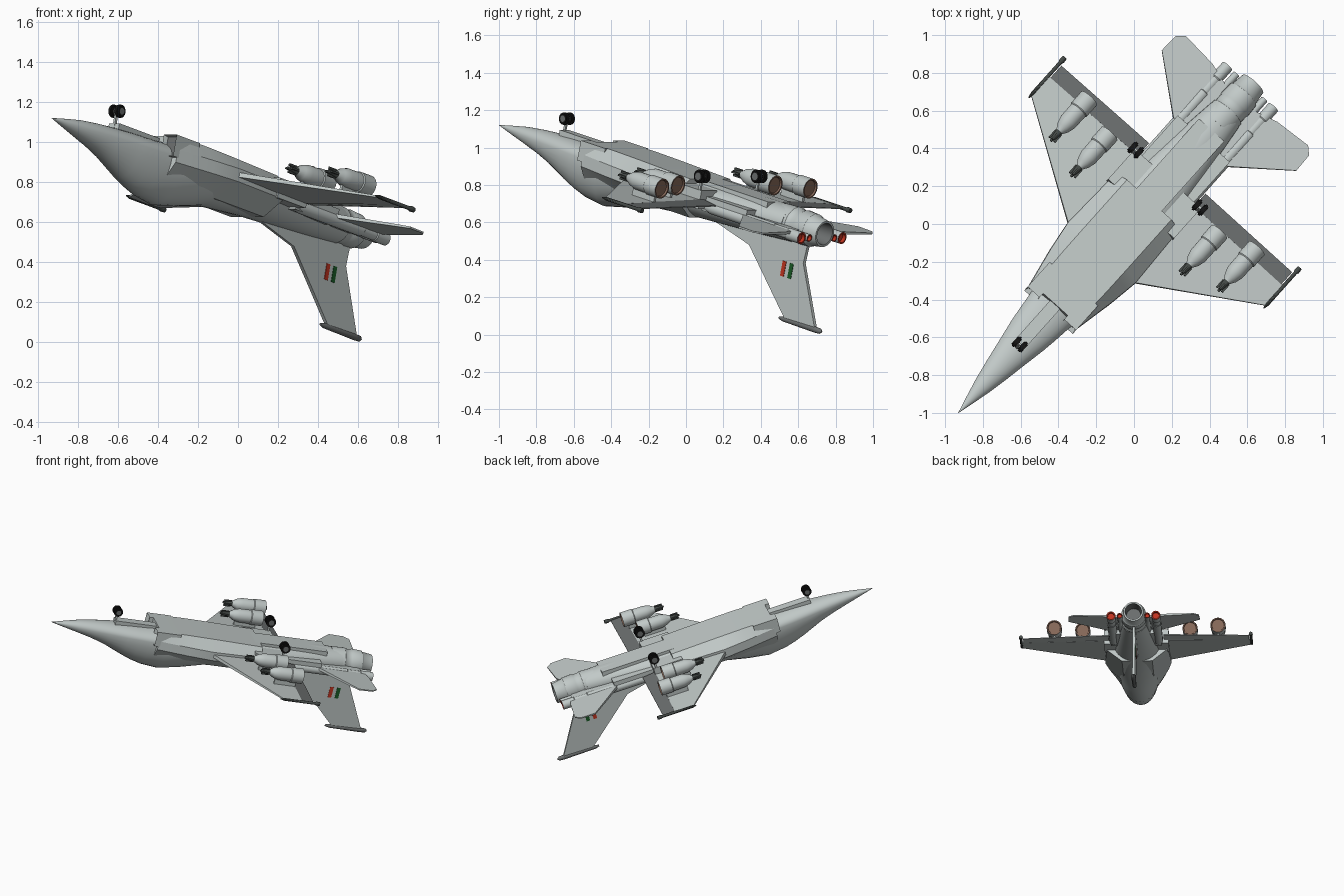
import bpy, bmesh, math
from mathutils import Matrix, Vector

if "Cube" in bpy.data.objects:
    bpy.data.objects.remove(bpy.data.objects["Cube"])

# Aircraft frame: X sideways, Y aft from the nose tip, Z towards the belly
PITCH = math.radians(14)
AFT = Vector((0.667, 0.745, 0)).normalized()
SIDE = Vector((AFT.y, -AFT.x, 0))
BACK = AFT * math.cos(PITCH) - Vector((0, 0, math.sin(PITCH)))
BELLY = SIDE.cross(BACK)
FRAME = Matrix((SIDE, BACK, BELLY)).transposed().to_4x4()
FRAME.translation = (-0.93, -1.0, 1.12)


def material(name, r, g, b):
    m = bpy.data.materials.new(name)
    m.use_nodes = True
    m.diffuse_color = (r, g, b, 1)
    m.node_tree.nodes["Principled BSDF"].inputs["Base Color"].default_value = (r, g, b, 1)
    return m


GREY = material("light grey", 0.54, 0.59, 0.58)
DARK = material("dark grey", 0.15, 0.16, 0.16)
RAIL = material("charcoal", 0.06, 0.07, 0.065)
BLACK = material("tyre black", 0.008, 0.008, 0.008)
RED = material("red", 0.55, 0.035, 0.015)
GREEN = material("green", 0.01, 0.11, 0.02)
BROWN = material("brown", 0.24, 0.14, 0.10)


def make(name, bm, *mats, rule=None, angle=35):
    bmesh.ops.remove_doubles(bm, verts=bm.verts, dist=0.0001)
    bmesh.ops.recalc_face_normals(bm, faces=bm.faces)
    for f in bm.faces:
        f.smooth = True
        if rule:
            f.material_index = rule(f)
    mesh = bpy.data.meshes.new(name)
    bm.to_mesh(mesh)
    bm.free()
    mesh.set_sharp_from_angle(angle=math.radians(angle))
    for m in mats:
        mesh.materials.append(m)
    ob = bpy.data.objects.new(name, mesh)
    bpy.context.collection.objects.link(ob)
    ob.matrix_world = FRAME
    return ob


def loft(rings):
    bm = bmesh.new()
    loops = [[bm.verts.new(p) for p in ring] for ring in rings]
    n = len(loops[0])
    for A, B in zip(loops, loops[1:]):
        for i in range(n):
            bm.faces.new((A[i], A[(i + 1) % n], B[(i + 1) % n], B[i]))
    bm.faces.new(loops[0])
    bm.faces.new(loops[-1])
    return bm


def lathe(name, profile, x, z, *mats, rule=None, n=20):
    # Profile of (aft, radius) turned about a fore-and-aft axis
    turn = [2 * math.pi * i / n for i in range(n)]
    return make(name, loft([[(x + r * math.cos(t), y, z + r * math.sin(t)) for t in turn]
                            for y, r in profile]), *mats, rule=rule)


def plate(name, points, *mats, rule=None):
    # Horizontal panel from points (x, y, z, half thickness)
    return make(name, loft([[(x, y, z + k * t) for x, y, z, t in points] for k in (-1, 1)]),
                *mats, rule=rule)


def upright(name, points, half, mat, x=0):
    # Vertical panel from points (y, z)
    return make(name, loft([[(x + k * half, y, z) for y, z in points] for k in (-1, 1)]), mat)


def box(name, x0, x1, y0, y1, z0, z1, mat=GREY):
    return upright(name, [(y0, z0), (y1, z0), (y1, z1), (y0, z1)], (x1 - x0) / 2, mat, (x0 + x1) / 2)


# Fuselage: aft, half width, height on canopy side, depth on belly side
SECTIONS = [(0, .001, .001, .001), (.1, .026, .025, .021), (.2, .05, .048, .04), (.32, .073, .078, .053),
            (.42, .09, .11, .06), (.56, .115, .17, .066), (.64, .126, .2, .068), (.72, .135, .222, .07),
            (.85, .15, .236, .08), (1, .16, .205, .085), (1.17, .17, .158, .085), (1.5, .17, .13, .08),
            (1.75, .145, .12, .085), (2, .12, .108, .09), (2.18, .098, .096, .09)]
rings = []
for y, w, up, down in SECTIONS:
    turn = [2 * math.pi * i / 32 for i in range(32)]
    rings.append([(w * math.cos(t), y, (down if math.sin(t) > 0 else up) * math.sin(t)) for t in turn])
make("fuselage", loft(rings), GREY)

# Faceted shoulder body carrying the intakes: aft, belly half width, side half width, depth
rings = []
for y, flat, wide, deep in [(.77, .15, .17, .1), (1, .157, .215, .1), (1.17, .158, .24, .097),
                            (1.54, .158, .225, .087)]:
    half = [(flat, deep), (wide, .03), (wide, -.035), (.11, -.125)]
    ring = half + [(-x, z) for x, z in reversed(half)]
    rings.append([(x, y, z) for x, z in ring])
make("shoulder_body", loft(rings), GREY, angle=20)
box("belly_keel", -.09, .09, 1.5, 2.05, 0, .088)
box("nose_gear_bay", -.035, .035, .46, .78, .02, .088)

# Nozzle with a recessed dark throat
lathe("nozzle", [(2.1, .092), (2.2, .096), (2.21, .089), (2.25, .089), (2.26, .094), (2.33, .09),
                 (2.34, .082), (2.41, .072), (2.41, .06), (2.3, .052)], 0, 0, GREY, DARK,
      rule=lambda f: int(f.calc_center_median().y > 2.25 and f.calc_center_median().xz.length < .062), n=28)

# Tail fin, its tip pod and flashes
upright("tail_fin", [(1.58, -.11), (1.904, -.185), (2.246, -.506), (2.47, -.507),
                     (2.306, -.187), (2.313, -.06), (1.7, -.05)], .01, GREY)
lathe("fin_tip_pod", [(2.2, .006), (2.23, .014), (2.46, .017), (2.5, .015), (2.515, .004)], 0, -.512, DARK, n=12)
for name, y, mat in (("red_flash", 2.175, RED), ("green_flash", 2.228, GREEN)):
    box(name, -.0125, .0125, y - .013, y + .013, -.29, -.208, mat)


def wheels(name, x, y, z, r, floor):
    # Twin tyres on a strut
    for k in (-1, 1):
        bm = bmesh.new()
        turn = Matrix.Translation((x + k * .021, y, z)) @ Matrix.Rotation(math.pi / 2, 4, 'Y')
        bmesh.ops.create_cone(bm, cap_ends=True, segments=20, radius1=r, radius2=r, depth=.028, matrix=turn)
        bmesh.ops.bevel(bm, geom=[e for e in bm.edges if len(e.link_faces[0].verts) != len(e.link_faces[1].verts)],
                        offset=.007, segments=2, affect='EDGES')
        caps = [f for f in bm.faces if len(f.verts) > 8]
        bmesh.ops.inset_individual(bm, faces=caps, thickness=.009)
        make(name + "_tyre", bm, BLACK, DARK, rule=lambda f: int(len(f.verts) > 8))
    box(name + "_axle", x - .025, x + .025, y - .005, y + .005, z - .005, z + .005)
    box(name + "_strut", x - .006, x + .006, y - .007, y + .007, floor, z)


wheels("nose_wheel", 0, .465, .151, .033, .03)

# Everything that comes in pairs
for s, tag in ((1, "left"), (-1, "right")):
    def pair(name):
        return tag + "_" + name

    def span(points):
        return [(s * x, y, z, t) for x, y, z, t in points]

    plate(pair("wing"), span([(.1, 1.08, 0, .018), (.237, 1.17, 0, .012), (.835, 1.56, -.015, .005),
                              (.835, 1.7, -.015, .006), (.1, 1.7, 0, .016)]), GREY)
    plate(pair("flap"), span([(.2, 1.695, 0, .014), (.82, 1.695, -.015, .006),
                              (.82, 1.79, -.015, .002), (.2, 1.79, 0, .003)]), GREY, DARK,
          rule=lambda f: int(f.normal.z > .5))
    lathe(pair("wing_tip_rail"), [(1.54, .003), (1.57, .01), (1.8, .01), (1.81, .015), (1.835, .013)],
          s * .835, -.015, RAIL, n=10)
    plate(pair("tailplane"), span([(.08, 1.95, -.01, .012), (.195, 1.985, -.01, .01), (.478, 2.217, -.01, .005),
                                   (.474, 2.325, -.01, .004), (.435, 2.362, -.01, .004),
                                   (.23, 2.345, -.01, .007), (.08, 2.3, -.01, .008)]), GREY)

    # Intake with a recessed mouth
    bm = bmesh.new()
    bmesh.ops.create_cube(bm, size=1, matrix=Matrix.Translation((s * .13, .83, .045))
                          @ Matrix.Diagonal((.085, .18, .11, 1)))
    mouth = [f for f in bm.faces if f.calc_center_median().y < .75]
    bmesh.ops.inset_individual(bm, faces=mouth, thickness=.011)
    bmesh.ops.translate(bm, verts=mouth[0].verts, vec=(0, .025, 0))
    make(pair("intake"), bm, GREY, DARK, rule=lambda f: int(abs(f.calc_center_median().y - .765) < .001))

    # Main gear housing, boom and flare tubes
    x0, x1 = sorted((s * .11, s * .235))
    box(pair("gear_housing"), x0, x1, 1.48, 1.7, -.04, .062)
    x0, x1 = sorted((s * .1, s * .185))
    box(pair("rear_fairing"), x0, x1, 1.68, 2.0, -.05, .03)
    for name, x, r, y in (("outer_tube", .163, .033, 1.7), ("inner_tube", .1, .02, 2.0)):
        lathe(pair(name), [(y, r * .8), (y + .04, r), (2.2, r), (2.205, r * .88), (2.3, r * .88), (2.305, r),
                           (2.395, r), (2.395, r * .75), (2.375, r * .7)], s * x, -.026, GREY, RED,
              rule=lambda f: int(f.calc_center_median().y > 2.37), n=16)
    wheels(pair("main_wheel"), s * .228, 1.68, .136, .036, .03)

    # Underwing stores with finned noses
    for name, x, y in (("inner_store", .39, 1.35), ("outer_store", .595, 1.42)):
        z = .082
        lathe(pair(name), [(y, .006), (y + .03, .014), (y + .07, .02), (y + .1, .038), (y + .14, .049),
                           (y + .225, .05), (y + .23, .055), (y + .315, .055), (y + .315, .047), (y + .305, .044)],
              s * x, z, GREY, BROWN, RAIL,
              rule=lambda f: 2 if f.calc_center_median().y < y + .06 else
              int(f.calc_center_median().y > y + .3), n=20)
        for k in (-1, 1):
            box(pair(name + "_side_fin"), s * x + k * .018 - .006, s * x + k * .018 + .006,
                y + .01, y + .065, z - .005, z + .005, RAIL)
            box(pair(name + "_fin"), s * x - .005, s * x + .005,
                y + .01, y + .065, z + k * .018 - .006, z + k * .018 + .006, RAIL)
        box(pair(name + "_pylon"), s * x - .008, s * x + .008, y + .12, y + .28, -.005, .045)
